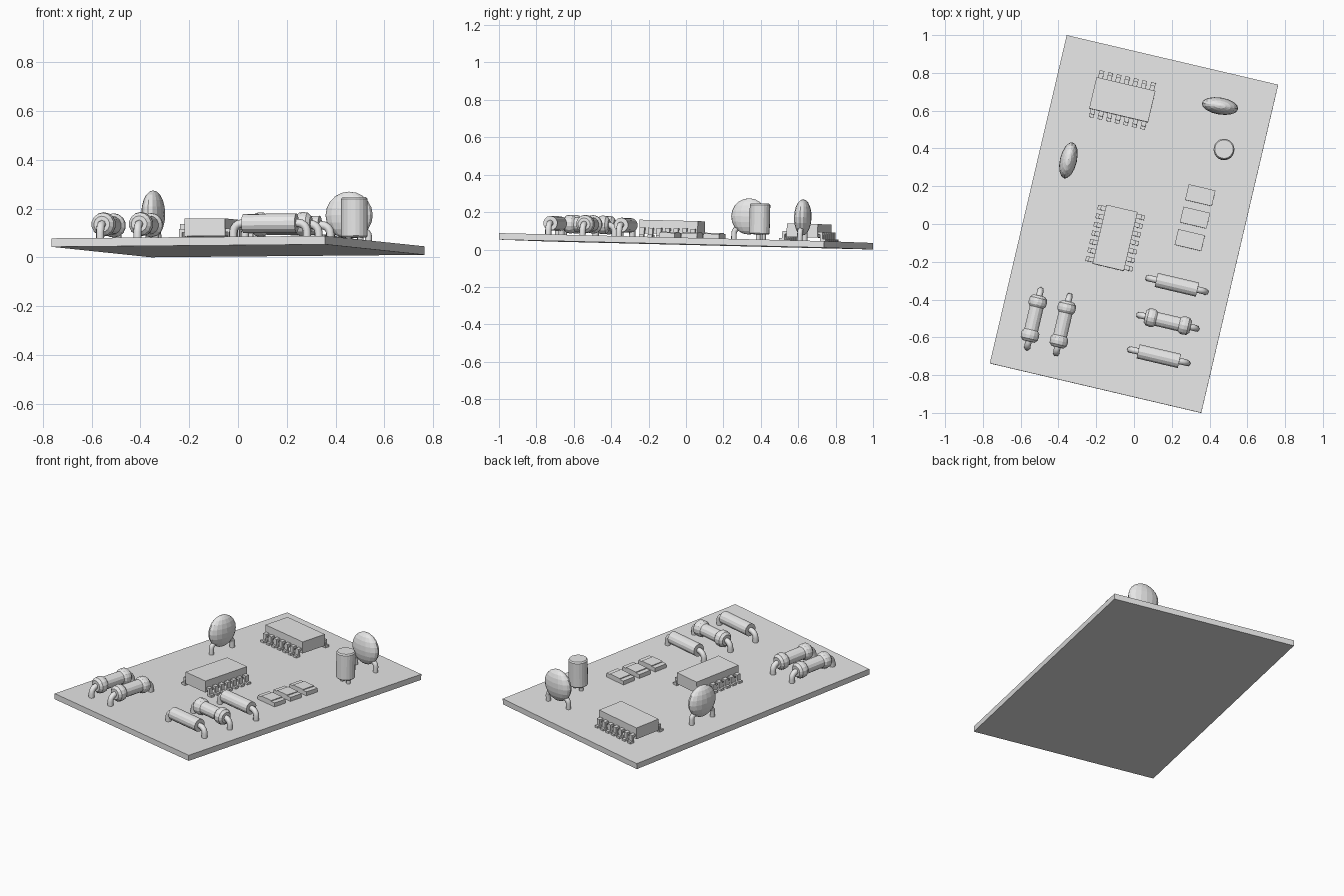
import bpy, bmesh
from math import pi, sin, cos, radians
from mathutils import Matrix, Vector

cube = bpy.data.objects.get("Cube")
if cube:
    bpy.data.objects.remove(cube, do_unlink=True)

grey = bpy.data.materials.new("plain_grey")
grey.use_nodes = True
grey.diffuse_color = (0.8, 0.8, 0.8, 1)
grey.node_tree.nodes["Principled BSDF"].inputs["Base Color"].default_value = (0.8, 0.8, 0.8, 1)

# Board frame: origin at the centre of the top surface, slightly tilted
THICK = 0.035
BOARD = (Matrix.Translation((0, 0, 0.0615)) @ Matrix.Rotation(radians(-13.2), 4, 'Z')
         @ Matrix.Rotation(-0.024, 4, 'X') @ Matrix.Rotation(-0.0087, 4, 'Y'))


def place(u, v, turn=0):
    return BOARD @ Matrix.Translation((u, v, 0)) @ Matrix.Rotation(radians(turn), 4, 'Z')


def finish(name, bm, matrix):
    bmesh.ops.recalc_face_normals(bm, faces=bm.faces)
    mesh = bpy.data.meshes.new(name)
    bm.to_mesh(mesh)
    bm.free()
    mesh.materials.append(grey)
    obj = bpy.data.objects.new(name, mesh)
    obj.matrix_world = matrix
    bpy.context.collection.objects.link(obj)
    return obj


def add_box(bm, centre, size):
    m = Matrix.Translation(centre) @ Matrix.Diagonal((*size, 1))
    bmesh.ops.create_cube(bm, size=1, matrix=m)


def add_lathe(bm, profile, sides, matrix):
    """Revolve (radius, height) points around z and cap both ends."""
    rings = [[bm.verts.new(matrix @ Vector((r * cos(2 * pi * i / sides),
                                            r * sin(2 * pi * i / sides), h)))
              for i in range(sides)] for r, h in profile]
    for a, b in zip(rings, rings[1:]):
        for i in range(sides):
            j = (i + 1) % sides
            bm.faces.new((a[i], a[j], b[j], b[i]))
    bm.faces.new(rings[0][::-1])
    bm.faces.new(rings[-1])


def wire(name, points, radius, matrix):
    curve = bpy.data.curves.new(name, 'CURVE')
    curve.dimensions = '3D'
    curve.bevel_depth = radius
    curve.bevel_resolution = 2
    curve.use_fill_caps = True
    line = curve.splines.new('POLY')
    line.points.add(len(points) - 1)
    for p, co in zip(line.points, points):
        p.co = (*co, 1)
    curve.materials.append(grey)
    obj = bpy.data.objects.new(name, curve)
    obj.matrix_world = matrix
    bpy.context.collection.objects.link(obj)


def bent_leads(name, start, reach, height, bend, radius, matrix):
    """Mirrored wires running outwards, then curving down into the board."""
    for label, s in (("left", 1), ("right", -1)):
        arc = [(s * (reach - bend + bend * sin(a)), 0, height - bend + bend * cos(a))
               for a in (pi / 8 * k for k in range(5))]
        wire(f"{name}_{label}", [(s * start, 0, height)] + arc + [(s * reach, 0, -0.005)],
             radius, matrix)


# Circuit board
bm = bmesh.new()
add_box(bm, (0, 0, -THICK / 2), (1.15, 1.785, THICK))
finish("circuit_board", bm, BOARD)


# Chips with seven stepped pins along each long side
def chip(name, u, v, turn):
    m = place(u, v, turn)
    bm = bmesh.new()
    add_box(bm, (0, 0, 0.056), (0.32, 0.17, 0.072))
    finish(name + "_body", bm, m)
    bm = bmesh.new()
    for i in range(-3, 4):
        x = i * 0.0465
        for s in (-1, 1):
            add_box(bm, (x, s * 0.09, 0.043), (0.025, 0.03, 0.014))
            add_box(bm, (x, s * 0.104, 0.028), (0.025, 0.014, 0.044))
            add_box(bm, (x, s * 0.112, 0.006), (0.025, 0.03, 0.014))
    finish(name + "_pins", bm, m)


chip("rear_chip", -0.21, 0.625, 0)
chip("middle_chip", -0.08, -0.096, 90)


# Disc capacitors standing on two short legs
def disc_capacitor(name, u, v, turn):
    m = place(u, v, turn)
    bm = bmesh.new()
    bmesh.ops.create_uvsphere(bm, u_segments=16, v_segments=10, radius=1,
                              matrix=Matrix.Translation((0, 0, 0.125))
                              @ Matrix.Diagonal((0.098, 0.045, 0.097, 1)))
    finish(name + "_body", bm, m)
    bent_leads(name + "_leg", 0.045, 0.08, 0.06, 0.025, 0.015, m)


disc_capacitor("side_disc_capacitor", -0.414, 0.246, 90)
disc_capacitor("rear_disc_capacitor", 0.302, 0.709, 4)

# Upright can capacitor
m = place(0.375, 0.49)
bm = bmesh.new()
add_lathe(bm, [(0.049, 0.028), (0.055, 0.034), (0.055, 0.185), (0.049, 0.193)], 20, Matrix())
finish("can_capacitor_body", bm, m)
for label, s in (("left", 1), ("right", -1)):
    wire("can_capacitor_leg_" + label, [(s * 0.025, 0, 0.035), (s * 0.025, 0, -0.005)], 0.013, m)

# Flat surface-mounted parts: raised middle between two end caps
for i, v in enumerate((0.228, 0.106, -0.016)):
    m = place(0.307, v)
    bm = bmesh.new()
    add_box(bm, (0, 0, 0.015), (0.085, 0.085, 0.03))
    finish(f"flat_part_{i + 1}_body", bm, m)
    bm = bmesh.new()
    for s in (-1, 1):
        add_box(bm, (s * 0.0575, 0, 0.0125), (0.03, 0.085, 0.025))
    finish(f"flat_part_{i + 1}_caps", bm, m)


# Lying axial parts: plain diodes and resistors with bulged ends
DIODE = [(0.039, 0.112)]
RESISTOR = [(0.038, 0.062), (0.048, 0.074), (0.05, 0.09), (0.047, 0.11), (0.033, 0.124)]


def axial_part(name, half, u, v, turn):
    m = place(u, v, turn)
    profile = [(r, -h) for r, h in reversed(half)] + half
    lie = Matrix.Translation((0, 0, 0.06)) @ Matrix.Rotation(pi / 2, 4, 'Y')
    bm = bmesh.new()
    add_lathe(bm, profile, 14, lie)
    finish(name + "_body", bm, m)
    bent_leads(name + "_lead", 0.1, 0.155, 0.06, 0.035, 0.017, m)


axial_part("upper_diode", DIODE, 0.295, -0.263, 0)
axial_part("right_resistor", RESISTOR, 0.293, -0.464, 0)
axial_part("lower_diode", DIODE, 0.288, -0.653, 0)
axial_part("outer_resistor", RESISTOR, -0.401, -0.61, 90)
axial_part("inner_resistor", RESISTOR, -0.245, -0.605, 90)
